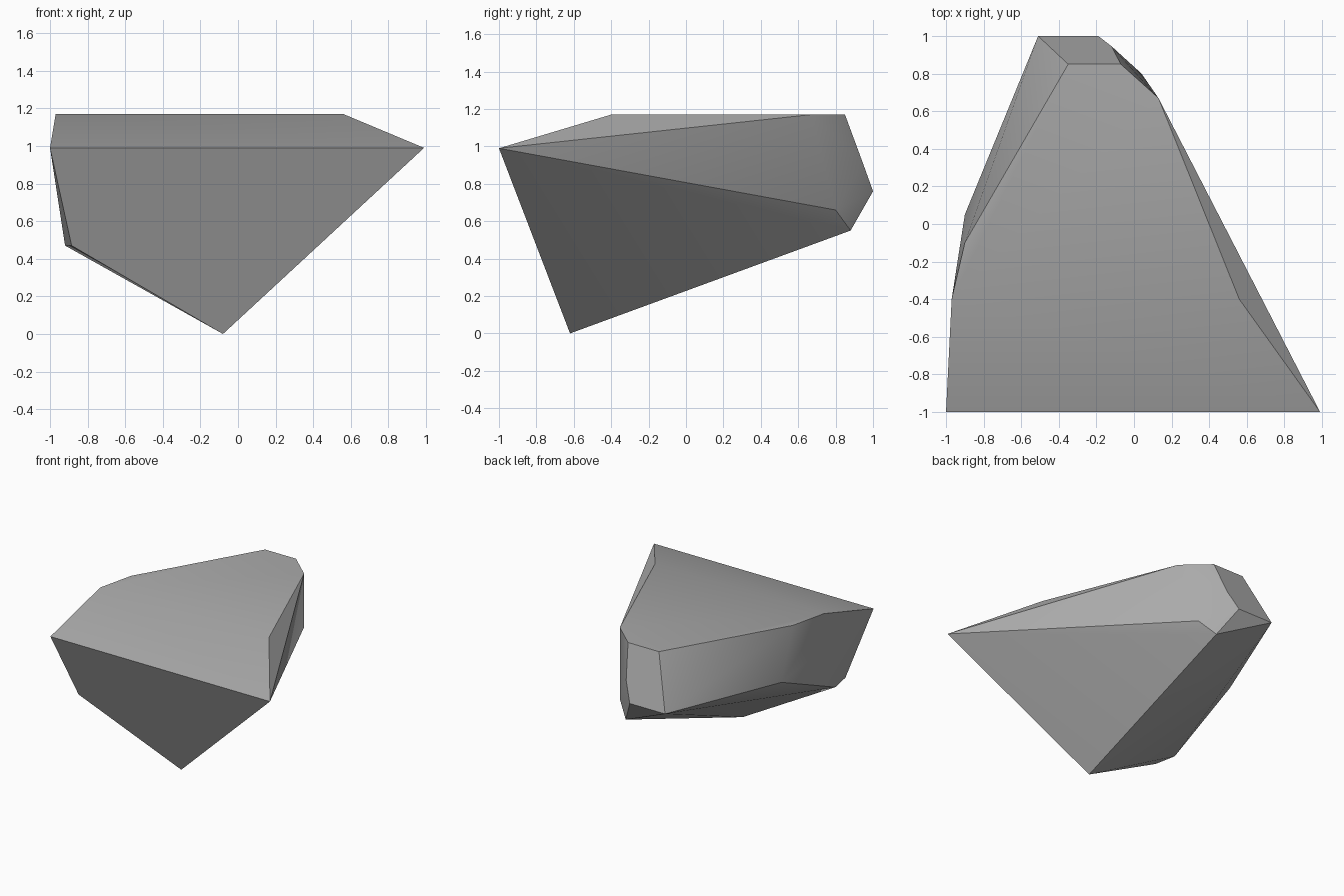
import bpy, bmesh, math

old = bpy.data.objects.get("Cube")
if old:
    bpy.data.objects.remove(old, do_unlink=True)

# One plain stone colour
stone = bpy.data.materials.new("grey_stone")
stone.use_nodes = True
grey = (0.4, 0.4, 0.4, 1.0)
stone.diffuse_color = grey
bsdf = stone.node_tree.nodes["Principled BSDF"]
bsdf.inputs["Base Color"].default_value = grey
bsdf.inputs["Roughness"].default_value = 0.8

# Flat top outline
TOP = 1.17
top_outline = [(-0.97, -0.40), (0.56, -0.40), (0.13, 0.67),
               (-0.07, 0.85), (-0.35, 0.85), (-0.90, -0.10)]
corners = [(x, y, TOP) for x, y in top_outline]

# Long front edge, left flank, lowest tip
corners += [(-1, -1, 0.99), (0.99, -1, 0.99)]
corners += [(-0.885, -0.80, 0.47), (-0.92, -0.62, 0.47), (-0.90, 0.05, 0.76)]
corners += [(-0.08, -0.62, 0)]

# Blunt back end and its chipped corner
corners += [(-0.51, 1, 0.76), (-0.19, 1, 0.76), (-0.12, 0.946, 0.91),
            (-0.07, 0.88, 0.55), (0.04, 0.80, 0.66)]

# Wrap the corners into one faceted boulder and merge coplanar facets
bm = bmesh.new()
for co in corners:
    bm.verts.new(co)
hull = bmesh.ops.convex_hull(bm, input=bm.verts)
loose = [v for v in bm.verts if not v.link_faces]
bmesh.ops.delete(bm, geom=loose, context='VERTS')
bmesh.ops.dissolve_limit(bm, angle_limit=math.radians(2),
                         verts=bm.verts, edges=bm.edges)
bmesh.ops.recalc_face_normals(bm, faces=bm.faces)
mesh = bpy.data.meshes.new("boulder")
bm.to_mesh(mesh)
bm.free()
mesh.materials.append(stone)

boulder = bpy.data.objects.new("boulder", mesh)
bpy.context.collection.objects.link(boulder)

# Soft shading over shallow creases, crisp along the hard ones
bpy.ops.object.select_all(action='DESELECT')
boulder.select_set(True)
bpy.context.view_layer.objects.active = boulder
bpy.ops.object.shade_smooth_by_angle(angle=math.radians(30))
